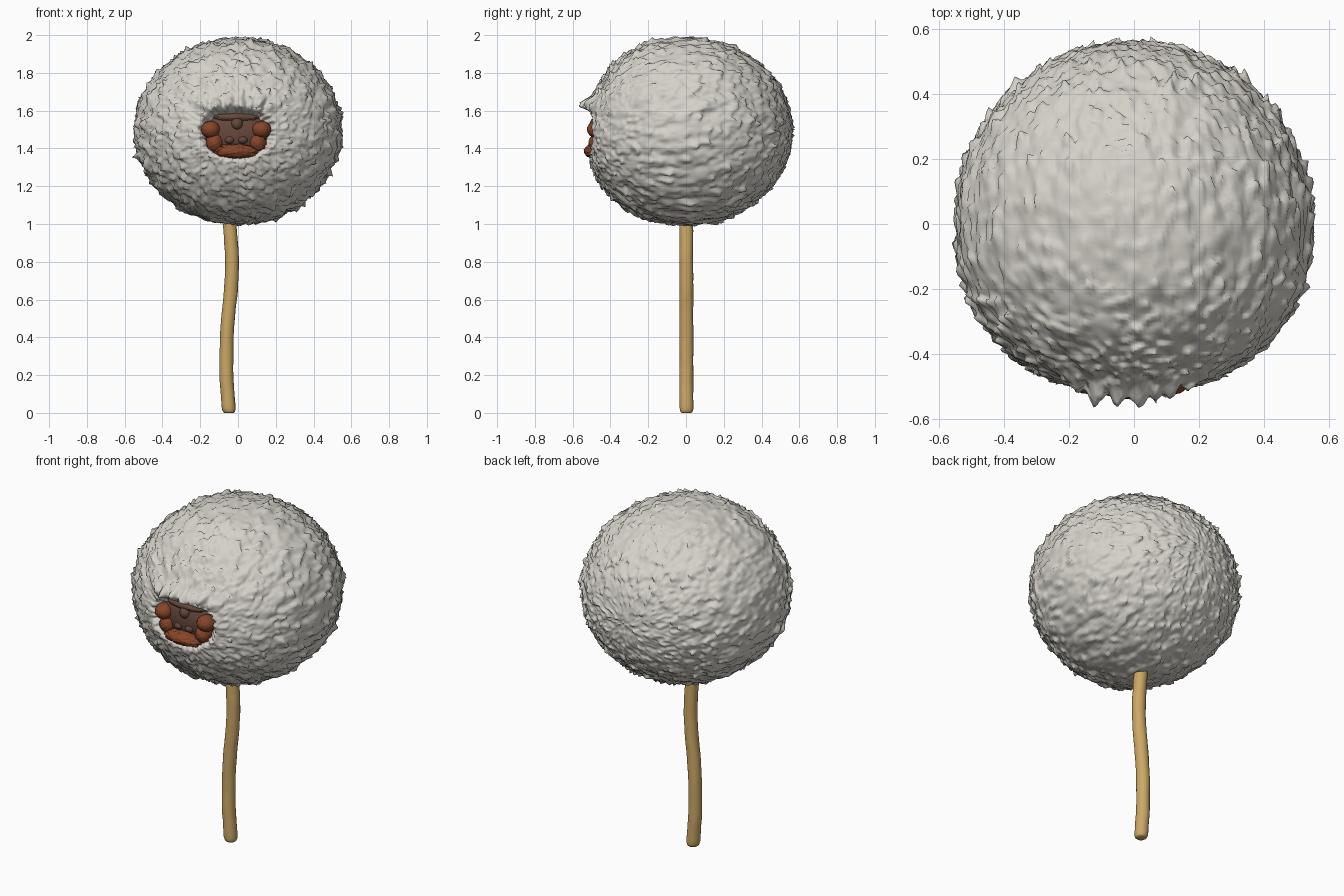
import bpy, bmesh, math
from mathutils import Vector, noise

if "Cube" in bpy.data.objects:
    bpy.data.objects.remove(bpy.data.objects["Cube"])


def material(name, rgb):
    m = bpy.data.materials.new(name)
    m.diffuse_color = (*rgb, 1)
    m.use_nodes = True
    m.node_tree.nodes["Principled BSDF"].inputs["Base Color"].default_value = m.diffuse_color
    return m


WOOL = material("pale wool", (0.66, 0.64, 0.58))
DARK = material("dark brown", (0.13, 0.065, 0.045))
RUST = material("rust brown", (0.24, 0.06, 0.022))
WOOD = material("light wood", (0.60, 0.39, 0.13))


def finish(bm, name, mat):
    bmesh.ops.recalc_face_normals(bm, faces=bm.faces)
    for f in bm.faces:
        f.smooth = True
    me = bpy.data.meshes.new(name)
    bm.to_mesh(me)
    bm.free()
    me.materials.append(mat)
    ob = bpy.data.objects.new(name, me)
    bpy.context.collection.objects.link(ob)
    return ob


def smoothstep(a, b, t):
    t = min(1, max(0, (t - a) / (b - a)))
    return t * t * (3 - 2 * t)


# Woolly ball: rings run from the face opening (front) to the back pole
A, C, ZC = 0.543, 0.487, 1.492
SEG, RINGS = 260, 130


def opening(phi):
    c, s = abs(math.cos(phi)) / 0.31, abs(math.sin(phi)) / 0.215
    e = 3.2 if math.sin(phi) > 0 else 2.0
    return (c ** e + s ** e) ** (-1 / e)


def base(th, phi):
    r, k = math.sin(th), math.cos(th)
    front = max(0, k)
    y = -0.525 * front ** 0.88 if k > 0 else -0.56 * k
    shift = 1 - r if k > 0 else 0
    return Vector((A * r * math.cos(phi) - 0.012 * shift, y,
                   ZC + C * r * math.sin(phi) - 0.025 * shift))


def wool_point(th, phi, rim):
    p = base(th, phi)
    r = math.sin(th)
    n = Vector((p.x / A ** 2, p.y / 0.55 ** 2, (p.z - ZC) / C ** 2)).normalized()
    back = (base(min(th + 0.02, math.pi - 0.001), phi) - base(th - 0.02, phi)).normalized()
    # streaks swept away from the face
    q = Vector((math.cos(phi) * r * 9, math.sin(phi) * r * 9, th * 3.5))
    fine = Vector((q.x * 1.9, q.y * 1.9, th * 9 + 7))
    lump = noise.noise(q)
    lock = 1 - 2 * abs(noise.noise(fine))
    spike = max(0, noise.noise(fine * 1.25 + Vector((3, 9, 5)))) ** 1.5
    amp = 0.55 + 0.45 * r
    d = amp * (0.014 * lump + 0.009 * lock + 0.034 * spike)
    p += n * d + back * (d * 0.9)
    # brow tufts over the opening
    brow = math.exp(-((p.x + 0.01) / 0.19) ** 4 - ((p.z - 1.635) / 0.035) ** 2)
    if p.y < 0:
        p.y -= brow * (0.045 + 0.05 * noise.noise(Vector((p.x * 30, 2, p.z * 14))))
    # tuck the rim inward
    p.y += 0.06 * (1 - smoothstep(0, 0.035, rim))
    return p


bm = bmesh.new()
rings = []
for i in range(RINGS):
    ring = []
    for j in range(SEG):
        phi = 2 * math.pi * j / SEG
        jag = 1 + 0.10 * noise.noise(Vector((math.cos(phi) * 9, math.sin(phi) * 9, 4)))
        t0 = math.asin(opening(phi) * jag) - 0.03
        t = i / RINGS
        ring.append(bm.verts.new(wool_point(t0 + (math.pi - t0) * t, phi, t)))
    rings.append(ring)
for a, b in zip(rings, rings[1:]):
    for j in range(SEG):
        bm.faces.new((a[j], a[(j + 1) % SEG], b[(j + 1) % SEG], b[j]))
pole = bm.verts.new((0, 0.565, ZC))
for j in range(SEG):
    bm.faces.new((rings[-1][j], rings[-1][(j + 1) % SEG], pole))
finish(bm, "wool_ball", WOOL)


# Face inside the opening
def blob(name, loc, size, mat, rough=0.0):
    bm = bmesh.new()
    bmesh.ops.create_icosphere(bm, subdivisions=4, radius=1)
    for v in bm.verts:
        v.co *= 1 + rough * noise.noise(v.co * 5)
        v.co = Vector(loc) + Vector([v.co[k] * size[k] for k in range(3)])
    return finish(bm, name, mat)


blob("face", (-0.01, -0.39, 1.48), (0.21, 0.105, 0.15), DARK, 0.03)
blob("nose", (-0.005, -0.475, 1.53), (0.032, 0.035, 0.034), DARK)
blob("brow_ridge", (-0.01, -0.455, 1.565), (0.12, 0.04, 0.025), DARK, 0.1)
for side, name in ((-1, "left"), (1, "right")):
    blob(name + "_cheek", (-0.01 + side * 0.135, -0.472, 1.50), (0.05, 0.052, 0.045), RUST, 0.06)
    blob(name + "_jowl", (-0.01 + side * 0.115, -0.465, 1.43), (0.045, 0.05, 0.05), RUST, 0.12)
    blob(name + "_mouth_bump", (-0.01 + side * 0.035, -0.475, 1.445), (0.028, 0.03, 0.022), DARK)
blob("chin", (-0.01, -0.485, 1.385), (0.115, 0.055, 0.038), RUST, 0.2)

# Bent stick swept along a path
PATH = [(-0.045, 0.0), (-0.06, 0.15), (-0.063, 0.32), (-0.054, 0.5),
        (-0.036, 0.66), (-0.030, 0.8), (-0.038, 0.93), (-0.05, 1.06)]


def path_x(z):
    for (x0, z0), (x1, z1) in zip(PATH, PATH[1:]):
        if z <= z1:
            return x0 + (x1 - x0) * (z - z0) / (z1 - z0)
    return PATH[-1][0]


bm = bmesh.new()
heights = [0.0, 0.004, 0.012, 0.025] + [0.05 + 0.0337 * k for k in range(31)]
prev = None
for z in heights:
    rad = 0.0365 * (1 if z > 0.02 else 0.7 + 0.3 * math.sqrt(z / 0.02))
    x = sum(path_x(max(0, z + o)) for o in (-0.05, 0, 0.05)) / 3
    ring = []
    for j in range(20):
        a = 2 * math.pi * j / 20
        w = rad * (1 + 0.06 * noise.noise(Vector((math.cos(a) * 1.5, math.sin(a) * 1.5, z * 14))))
        ring.append(bm.verts.new((x + w * math.cos(a), 0.002 + w * math.sin(a), z)))
    if prev:
        for j in range(20):
            bm.faces.new((prev[j], prev[(j + 1) % 20], ring[(j + 1) % 20], ring[j]))
    else:
        bm.faces.new(ring)
    prev = ring
bm.faces.new(prev)
finish(bm, "stick", WOOD)
